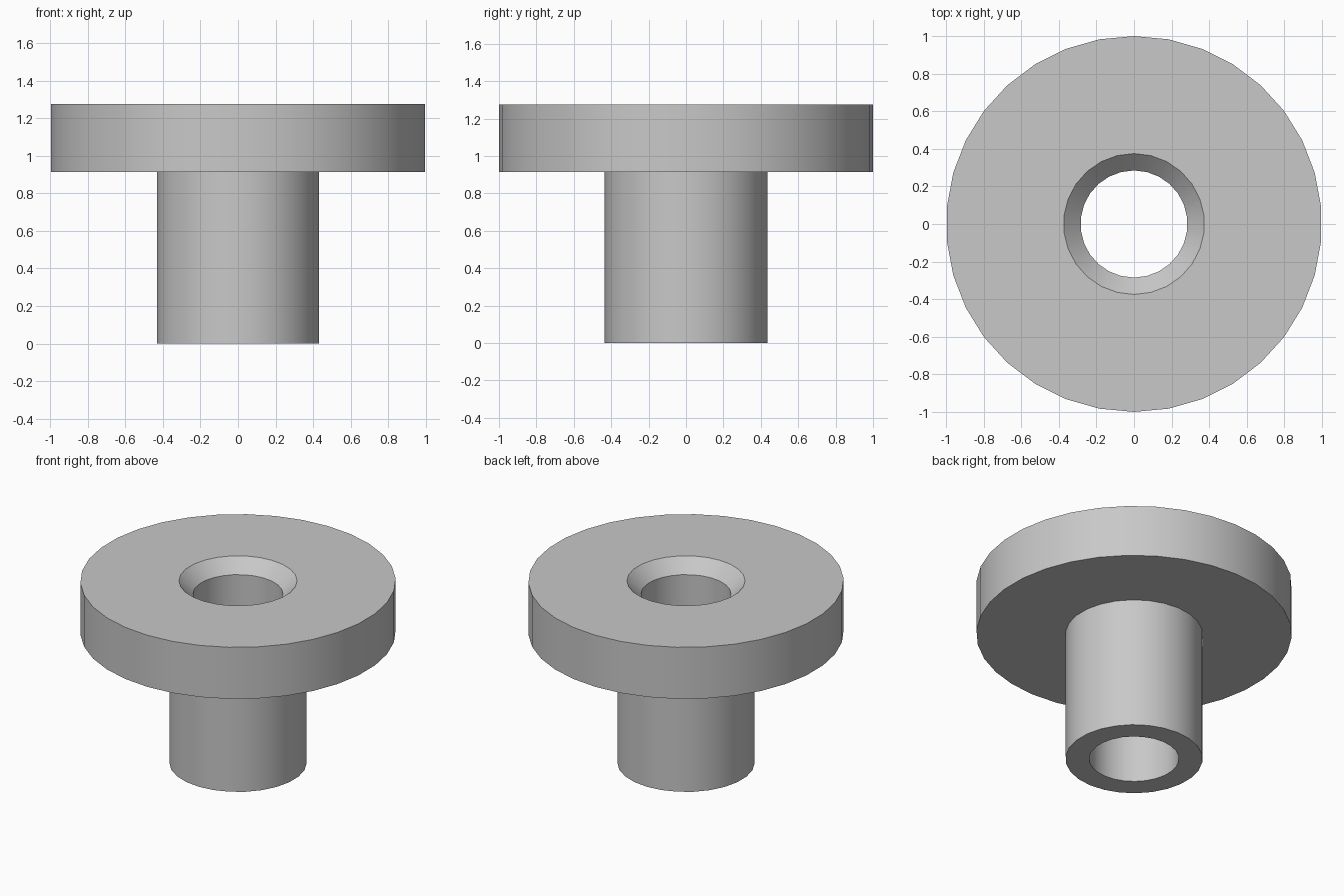
import bpy, bmesh, math

cube = bpy.data.objects.get("Cube")
if cube:
    bpy.data.objects.remove(cube, do_unlink=True)

# Material
grey = bpy.data.materials.new("plain grey")
grey.use_nodes = True
colour = (0.58, 0.58, 0.58, 1)
grey.diffuse_color = colour
grey.node_tree.nodes["Principled BSDF"].inputs["Base Color"].default_value = colour

FLANGE_SIDES, BORE_SIDES = 34, 26
TOP, SHOULDER = 1.275, 0.914
FLANGE_R, STEM_R, BORE_R, SINK = 1.0, 0.435, 0.285, 0.09

bm = bmesh.new()


def ring(radius, z, sides):
    """Closed loop of edges with a vertex on the y axis."""
    verts = []
    for i in range(sides):
        a = math.tau * i / sides
        verts.append(bm.verts.new((radius * math.sin(a), radius * math.cos(a), z)))
    return [bm.edges.new((verts[i - 1], verts[i])) for i in range(sides)]


def wall(a, b):
    bmesh.ops.bridge_loops(bm, edges=a + b)


def annulus(a, b):
    bmesh.ops.triangle_fill(bm, edges=a + b, use_beauty=True)


# Outside of flange and stem
flange_top = ring(FLANGE_R, TOP, FLANGE_SIDES)
flange_under = ring(FLANGE_R, SHOULDER, FLANGE_SIDES)
stem_top = ring(STEM_R, SHOULDER, BORE_SIDES)
stem_foot = ring(STEM_R, 0, BORE_SIDES)
# Through bore with countersunk mouth
mouth = ring(BORE_R + SINK, TOP, BORE_SIDES)
bore_top = ring(BORE_R, TOP - SINK, BORE_SIDES)
bore_foot = ring(BORE_R, 0, BORE_SIDES)

wall(flange_top, flange_under)
wall(stem_top, stem_foot)
wall(mouth, bore_top)
wall(bore_top, bore_foot)
annulus(flange_top, mouth)
annulus(flange_under, stem_top)
annulus(stem_foot, bore_foot)
bmesh.ops.recalc_face_normals(bm, faces=bm.faces)

mesh = bpy.data.meshes.new("flanged_bushing")
bm.to_mesh(mesh)
bm.free()
mesh.materials.append(grey)
bushing = bpy.data.objects.new("flanged_bushing", mesh)
bpy.context.collection.objects.link(bushing)

# Smooth round walls, crisp rims
bpy.ops.object.select_all(action="DESELECT")
bushing.select_set(True)
bpy.context.view_layer.objects.active = bushing
bpy.ops.object.shade_smooth_by_angle(angle=math.radians(30))
